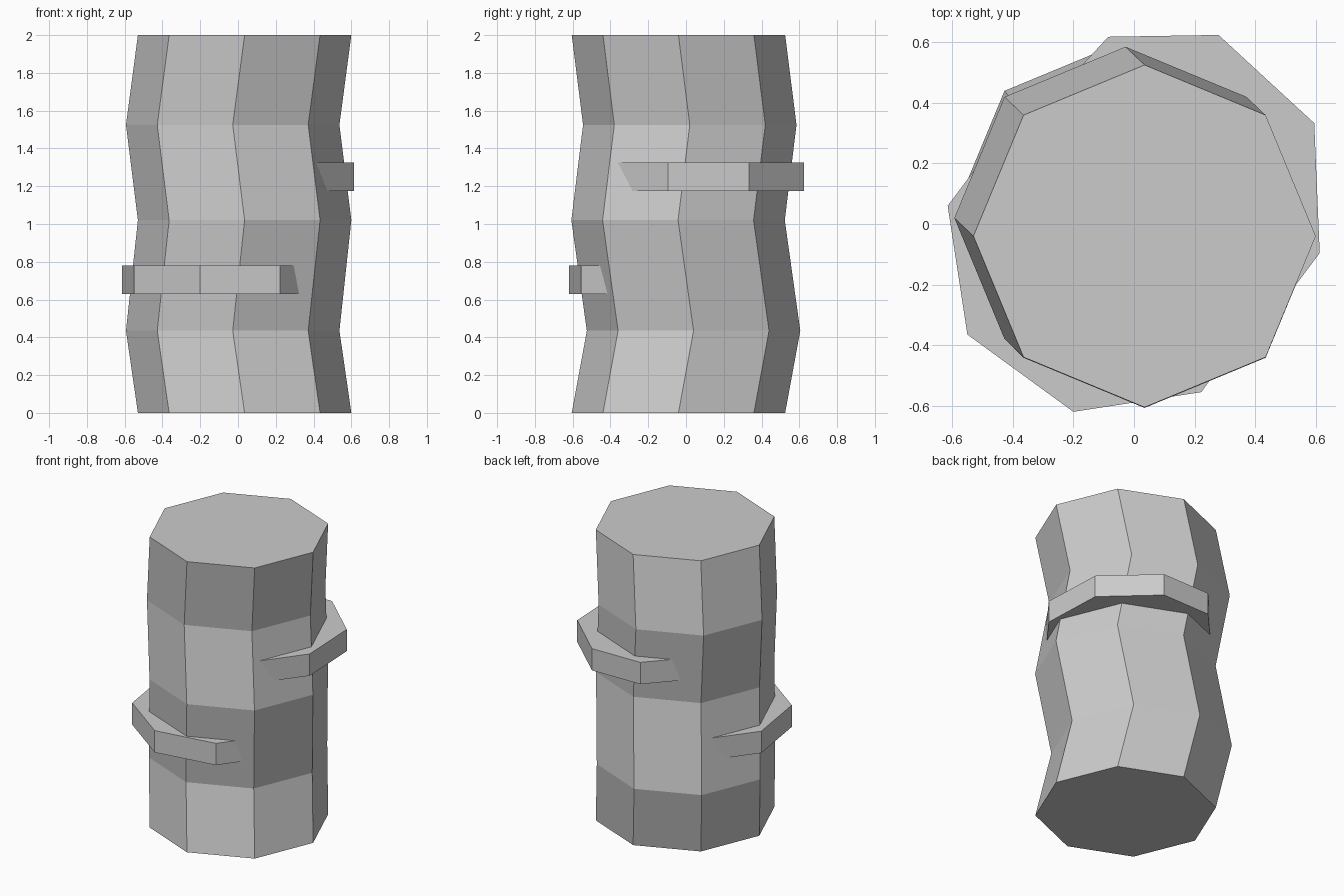
import bpy
import bmesh
from math import cos, sin, tau

cube = bpy.data.objects.get("Cube")
if cube:
    bpy.data.objects.remove(cube, do_unlink=True)

grey = bpy.data.materials.new("plain_grey")
grey.use_nodes = True
colour = (0.6, 0.6, 0.6, 1)
grey.diffuse_color = colour
grey.node_tree.nodes["Principled BSDF"].inputs["Base Color"].default_value = colour


def loft(name, rings):
    """Join equal-sized closed rings with quads and cap both ends."""
    bm = bmesh.new()
    loops = [[bm.verts.new(p) for p in ring] for ring in rings]
    for low, high in zip(loops, loops[1:]):
        for i in range(len(low)):
            j = (i + 1) % len(low)
            bm.faces.new((low[i], low[j], high[j], high[i]))
    bm.faces.new(loops[0][::-1])
    bm.faces.new(loops[-1])
    bmesh.ops.recalc_face_normals(bm, faces=bm.faces)
    mesh = bpy.data.meshes.new(name)
    bm.to_mesh(mesh)
    bm.free()
    mesh.materials.append(grey)
    obj = bpy.data.objects.new(name, mesh)
    bpy.context.collection.objects.link(obj)
    return obj


def octagon(x, y, z, radius=0.565):
    return [(x + radius * cos(tau * i / 8), y + radius * sin(tau * i / 8), z)
            for i in range(8)]


def ledge(name, outline, bottom, top):
    return loft(name, [[(x, y, z) for x, y in outline] for z in (bottom, top)])


# Eight-sided trunk whose centre sways from level to level
sway = [(0.035, -0.04, 0), (-0.028, 0.04, 0.435), (0.035, -0.042, 1.02),
        (-0.028, 0.02, 1.525), (0.035, -0.04, 2)]
loft("trunk", [octagon(*centre) for centre in sway])

# Flat ledges that wrap part of the trunk, their inner ends buried in it
ledge("lower_ledge", [(-0.375, 0.38), (-0.615, 0.06), (-0.55, -0.365),
                      (-0.2, -0.62), (0.222, -0.555), (0.4, -0.31), (0.1, 0.1)],
      0.63, 0.78)
ledge("upper_ledge", [(0.385, -0.4), (0.613, -0.096), (0.595, 0.333),
                      (0.279, 0.624), (-0.085, 0.618), (-0.35, 0.33), (-0.1, -0.1)],
      1.175, 1.325)
